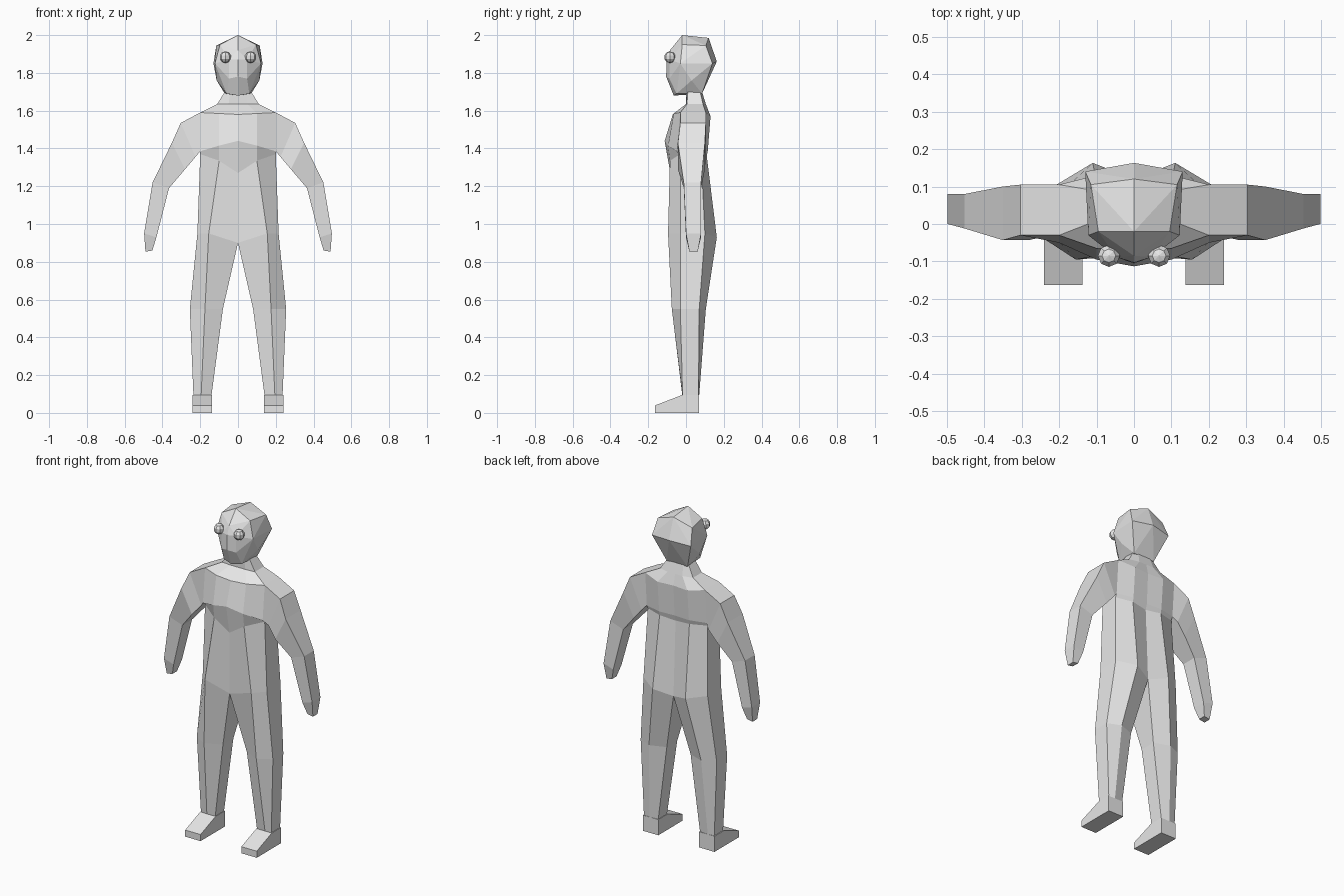
import bpy, bmesh

if "Cube" in bpy.data.objects:
    bpy.data.objects.remove(bpy.data.objects["Cube"])

# One plain colour
grey = bpy.data.materials.new("light_grey")
grey.diffuse_color = (0.8, 0.8, 0.8, 1)
grey.use_nodes = True
grey.node_tree.nodes["Principled BSDF"].inputs["Base Color"].default_value = grey.diffuse_color


def finish(bm, name, mirror=True):
    """Turn a bmesh into a flat shaded object, optionally mirrored over x."""
    bmesh.ops.recalc_face_normals(bm, faces=bm.faces)
    me = bpy.data.meshes.new(name)
    bm.to_mesh(me)
    bm.free()
    me.materials.append(grey)
    ob = bpy.data.objects.new(name, me)
    bpy.context.collection.objects.link(ob)
    if mirror:
        m = ob.modifiers.new("mirror", 'MIRROR')
        m.use_clip = True
        m.merge_threshold = 0.001
    return ob


def bridge(bm, a, b, closed=True, skip=()):
    """Join two rings of vertices with quads."""
    n = len(a)
    for i in range(n if closed else n - 1):
        if i not in skip:
            j = (i + 1) % n
            bm.faces.new((a[i], a[j], b[j], b[i]))


def ring(bm, pts):
    return [bm.verts.new(p) for p in pts]


# --- Body: half rings run front centre, front, side front, side back, back, back centre
bm = bmesh.new()
torso = [
    # neck top
    [(0, 0, 1.70), (.04, 0, 1.70), (.07, .01, 1.70), (.07, .075, 1.70), (.04, .085, 1.70), (0, .085, 1.70)],
    # neck base
    [(0, 0, 1.635), (.05, 0, 1.635), (.11, .005, 1.635), (.11, .09, 1.635), (.05, .105, 1.635), (0, .105, 1.635)],
    # shoulders
    [(0, -.07, 1.58), (.1, -.065, 1.585), (.2, -.03, 1.59), (.2, .105, 1.59), (.1, .13, 1.57), (0, .12, 1.57)],
    # chest and armpits
    [(0, -.113, 1.44), (.1, -.095, 1.415), (.2, -.05, 1.385), (.2, .09, 1.385), (.1, .115, 1.385), (0, .11, 1.385)],
    # under the chest
    [(0, -.083, 1.27), (.1, -.085, 1.335), (.2, -.03, 1.37), (.2, .08, 1.365), (.1, .11, 1.36), (0, .10, 1.35)],
    # hips
    [(0, -.08, .90), (.155, -.095, .95), (.215, -.03, .95), (.215, .10, .95), (.11, .163, .93), (0, .12, .90)],
]
rows = [ring(bm, r) for r in torso]
for k in range(len(rows) - 1):
    bridge(bm, rows[k], rows[k + 1], closed=False, skip=(2,) if k == 2 else ())

# Leg: inner, middle and outer x, then front, mid front, back, mid back y
prev = rows[-1]
for z, xi, xm, xo, yf, yfm, yb, ybm in [(.55, .08, .175, .255, -.03, -.075, .07, .105),
                                        (.095, .14, .195, .236, -.018, -.02, .066, .07)]:
    cur = ring(bm, [(xi, yf, z), (xm, yfm, z), (xo, yf, z), (xo, yb, z), (xm, ybm, z), (xi, yb, z)])
    bridge(bm, prev, cur)
    prev = cur
bm.faces.new(prev)

# Arm: outer x and z, inner x and z, front and back y
prev = [rows[2][2], rows[2][3], rows[3][3], rows[3][2]]
for xo, zo, xi, zi, yf, yb in [(.303, 1.535, .225, 1.355, -.03, .105),
                               (.35, 1.43, .28, 1.29, -.043, .10),
                               (.452, 1.22, .365, 1.19, -.012, .08),
                               (.497, .95, .432, .93, 0, .08),
                               (.49, .853, .453, .86, .018, .062)]:
    cur = ring(bm, [(xo, yf, zo), (xo, yb, zo), (xi, yb, zi), (xi, yf, zi)])
    bridge(bm, prev, cur)
    prev = cur
bm.faces.new(prev)
finish(bm, "body")

# --- Feet: wedge profile extruded sideways
bm = bmesh.new()
profile = [(.07, 0), (-.163, 0), (-.163, .04), (-.02, .095), (.07, .095)]
inner = ring(bm, [(.137, y, z) for y, z in profile])
outer = ring(bm, [(.24, y, z) for y, z in profile])
bridge(bm, inner, outer)
bm.faces.new(inner)
bm.faces.new(outer)
finish(bm, "feet")

# --- Head: faceted hull around centre line and side points
centre = [(0, -.02, 2.0), (0, .12, 1.985), (0, .163, 1.86), (0, .085, 1.69),
          (0, -.065, 1.68), (0, -.105, 1.78), (0, -.103, 1.87), (0, -.085, 1.92)]
side = [(.095, -.02, 1.95), (.115, .105, 1.945), (.13, .14, 1.85), (.122, -.03, 1.85),
        (.07, .085, 1.69), (.06, -.05, 1.69), (.113, .03, 1.76), (.048, -.088, 1.87), (.048, -.088, 1.77)]
bm = bmesh.new()
ring(bm, centre + side + [(-x, y, z) for x, y, z in side])
bmesh.ops.convex_hull(bm, input=bm.verts)
bmesh.ops.dissolve_limit(bm, angle_limit=0.05, verts=bm.verts, edges=bm.edges)
finish(bm, "head", mirror=False)

# --- Eyes: small low-poly balls
bm = bmesh.new()
bmesh.ops.create_uvsphere(bm, u_segments=8, v_segments=5, radius=.031)
bmesh.ops.translate(bm, verts=bm.verts, vec=(.067, -.085, 1.883))
finish(bm, "eyes")
